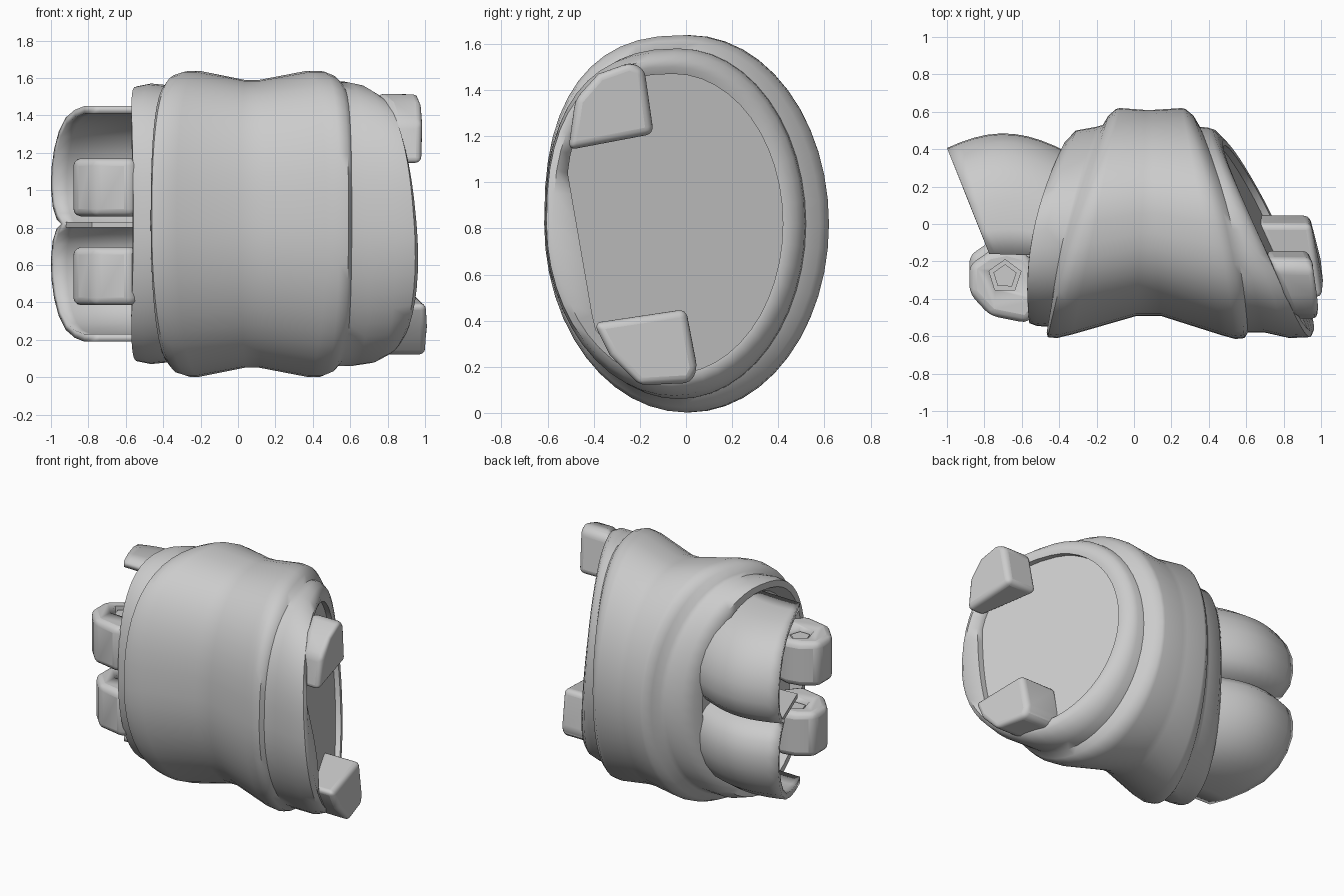
import bpy, bmesh, math

if "Cube" in bpy.data.objects:
    bpy.data.objects.remove(bpy.data.objects["Cube"])

CZ = 0.82   # height of the sleeve axis


def finish(name, bm, bevel=0, angle=40, solid=0):
    bmesh.ops.recalc_face_normals(bm, faces=bm.faces)
    me = bpy.data.meshes.new(name)
    bm.to_mesh(me)
    bm.free()
    ob = bpy.data.objects.new(name, me)
    bpy.context.collection.objects.link(ob)
    if solid:
        m = ob.modifiers.new("thickness", 'SOLIDIFY')
        m.thickness, m.offset = solid, 0
    if bevel:
        m = ob.modifiers.new("bevel", 'BEVEL')
        m.width, m.segments, m.limit_method = bevel, 3, 'ANGLE'
        m.angle_limit = math.radians(30)
    bpy.ops.object.select_all(action='DESELECT')
    bpy.context.view_layer.objects.active = ob
    ob.select_set(True)
    bpy.ops.object.shade_smooth_by_angle(angle=math.radians(angle))
    return ob


def skin(bm, rows, closed):
    for a, b in zip(rows, rows[1:]):
        n = len(a)
        for i in range(n if closed else n - 1):
            j = (i + 1) % n
            bm.faces.new((a[i], a[j], b[j], b[i]))


def slanted_ring(bm, xf, xm, xb, yf, yb, rz, lean=0, n=48):
    """Egg-shaped ring whose x follows a curve through y = -0.6, 0, 0.6."""
    out = []
    for i in range(n):
        t = 2 * math.pi * i / n
        c, s = math.cos(t), math.sin(t)
        e = 0.8 if (c < 0 < s) else 1.0      # fuller upper front quarter
        c = math.copysign(abs(c) ** e, c)
        s = math.copysign(abs(s) ** e, s)
        y = (yf + yb) / 2 + (yb - yf) / 2 * c
        u = y / 0.6
        x = xm + (xb - xf) / 2 * u + ((xb + xf) / 2 - xm) * u * u
        out.append(bm.verts.new((x - lean * s, y, CZ + rz * s)))
    return out


def prism(name, outline, to3d, a, b, bevel):
    bm = bmesh.new()
    rows = [[bm.verts.new(to3d(p, q, d)) for p, q in outline] for d in (a, b)]
    skin(bm, rows, True)
    bm.faces.new(rows[0])
    bm.faces.new(rows[1])
    return finish(name, bm, bevel)


# Main sleeve: left collar, waisted band, right collar, recessed end plate
rings = [
    (-0.48, -0.45, -0.26, -0.46, 0.34, 0.64),
    (-0.55, -0.53, -0.27, -0.49, 0.38, 0.69),
    (-0.55, -0.53, -0.28, -0.53, 0.44, 0.735),
    (-0.52, -0.46, -0.27, -0.545, 0.50, 0.75),
    (-0.46, -0.36, -0.17, -0.55, 0.52, 0.74),
    (-0.47, -0.34, -0.14, -0.58, 0.53, 0.76),
    (-0.46, -0.31, -0.13, -0.605, 0.58, 0.80),
    (-0.41, -0.26, -0.10, -0.61, 0.615, 0.818),
    (-0.33, -0.21, -0.08, -0.59, 0.62, 0.818),
    (0.00, 0.04, 0.06, -0.493, 0.61, 0.768),
    (0.16, 0.11, 0.10, -0.493, 0.61, 0.768),
    (0.47, 0.37, 0.26, -0.595, 0.62, 0.818),
    (0.54, 0.44, 0.28, -0.615, 0.615, 0.818),
    (0.59, 0.49, 0.31, -0.61, 0.58, 0.795),
    (0.61, 0.52, 0.32, -0.58, 0.52, 0.76),
    (0.70, 0.58, 0.36, -0.58, 0.515, 0.76, 0.02),
    (0.83, 0.65, 0.38, -0.61, 0.505, 0.745, 0.04),
    (0.94, 0.69, 0.39, -0.605, 0.48, 0.71, 0.05),
    (0.965, 0.70, 0.40, -0.575, 0.45, 0.68, 0.06),
    (0.94, 0.69, 0.39, -0.53, 0.42, 0.65, 0.06),
    (0.90, 0.65, 0.35, -0.53, 0.42, 0.65, 0.06),
]
bm = bmesh.new()
rows = [slanted_ring(bm, *r) for r in rings]
for row in rows[-2:]:                       # straight front edge of the opening
    for v in row:
        chord = -0.53 + 0.173 * (1.14 - v.co.z)
        if v.co.y < chord:
            v.co.y = chord
skin(bm, rows, True)
bm.faces.new(rows[0])
bm.faces.new(rows[-1])
finish("sleeve", bm, angle=50)

# Two lugs on the right collar, outer faces sloped back, rims rounded
for name, outline, start, end in (
    ("upper_lug", [(-0.51, 1.14), (-0.14, 1.21), (-0.18, 1.49),
                   (-0.24, 1.52), (-0.38, 1.47), (-0.48, 1.36)], 0.70, 0.985),
    ("lower_lug", [(-0.40, 0.39), (0.00, 0.45), (0.05, 0.19),
                   (0.02, 0.13), (-0.20, 0.12), (-0.33, 0.25)], 0.66, 1.01),
):
    lug = prism(name, outline, lambda p, q, d: (d, p, q), start, end, 0)
    for v in lug.data.vertices:
        if v.co.x > 0.8:
            v.co.x -= 0.3 * max(0, v.co.y - outline[0][0] - 0.2)
        else:                               # root follows the collar slant
            v.co.x -= 0.41 * (v.co.y - outline[1][0])
    m = lug.modifiers.new("rounding", 'BEVEL')
    m.width, m.segments, m.limit_method = 0.06, 4, 'ANGLE'

# Two-lobed open cuff on the left: half profile (y, z) mirrored about the valley
half = [(-0.17, 1.43), (-0.05, 1.43), (0.08, 1.41), (0.20, 1.37), (0.29, 1.30),
        (0.35, 1.21), (0.385, 1.11), (0.39, 1.01), (0.37, 0.92), (0.32, 0.86)]
profile = half + [(0.25, CZ)] + [(y, 2 * CZ - z) for y, z in reversed(half)]
bm = bmesh.new()
rows = []
steps = 10
for k in range(steps + 1):
    u = k / steps
    row = []
    for y, z in profile:
        x0 = -0.45 + 0.40 * max(y, 0)            # attached edge
        x1 = -0.84 - 0.39 * y                    # free edge
        w = max(0, (y + 0.17) / 0.57)
        swell = (-0.06 + 0.13 * math.sin(math.pi * min(1, u * 0.88))) * w + 0.01 * u
        row.append(bm.verts.new((x0 + (x1 - x0) * u, y + swell, z)))
    rows.append(row)
skin(bm, rows, False)
finish("lobed_cuff", bm, angle=50, solid=0.04)

# Fin along the valley between the lobes
prism("cuff_fin", [(-0.45, -0.1), (-0.78, -0.12), (-0.92, 0.25), (-0.45, 0.25)],
      lambda p, q, d: (p, q, d), 0.80, 0.83, 0.0)

# Two clamps on the left front, each with a five-sided bolt in a socket
clamp = [(-0.68, -0.13), (-0.78, -0.15), (-0.88, -0.22), (-0.88, -0.37),
         (-0.77, -0.49), (-0.57, -0.53), (-0.48, -0.42), (-0.49, -0.28), (-0.57, -0.16)]


def pentagon(cx, cy, r, turn):
    return [(cx + r * math.cos(turn + k * math.tau / 5),
             cy + r * math.sin(turn + k * math.tau / 5)) for k in range(5)]


def flat(p, q, d):
    return (p, q, d)


for tag, z0, dy in (("lower", 0.385, 0.05), ("upper", 0.86, 0.0)):
    body = prism(tag + "_clamp", [(x, y + dy) for x, y in clamp], flat, z0, z0 + 0.31, 0.04)
    cutter = prism(tag + "_socket_cutter", pentagon(-0.69, -0.28 + dy, 0.09, 0.3),
                   flat, z0 + 0.25, z0 + 0.4, 0)
    cutter.hide_render = True
    cutter.hide_viewport = True
    m = body.modifiers.new("socket", 'BOOLEAN')
    m.operation, m.object = 'DIFFERENCE', cutter
    prism(tag + "_bolt", pentagon(-0.69, -0.28 + dy, 0.065, 0.3), flat,
          z0 + 0.2, z0 + 0.29, 0)
